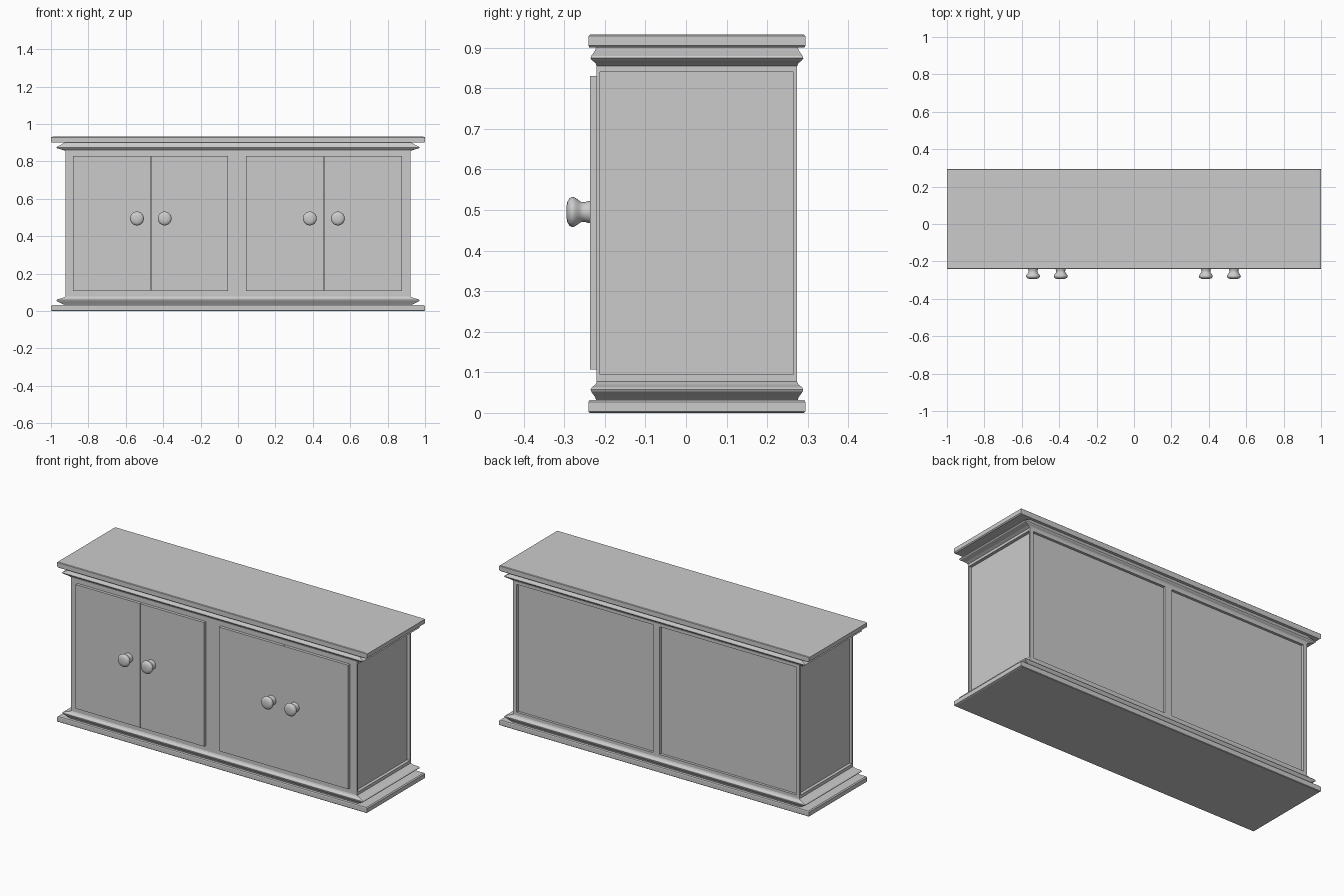
import bpy, bmesh, math
from mathutils import Vector, Matrix

if "Cube" in bpy.data.objects:
    bpy.data.objects.remove(bpy.data.objects["Cube"])

CY = 0.027   # depth centre of the carcass


def finish(name, bm):
    bmesh.ops.recalc_face_normals(bm, faces=bm.faces)
    me = bpy.data.meshes.new(name)
    bm.to_mesh(me)
    bm.free()
    ob = bpy.data.objects.new(name, me)
    bpy.context.collection.objects.link(ob)
    return ob


def add_box(bm, x0, x1, y0, y1, z0, z1):
    c = Vector(((x0 + x1) / 2, (y0 + y1) / 2, (z0 + z1) / 2))
    m = Matrix.Translation(c) @ Matrix.Diagonal((x1 - x0, y1 - y0, z1 - z0, 1))
    bmesh.ops.create_cube(bm, size=1, matrix=m)


def box(name, *dims):
    bm = bmesh.new()
    add_box(bm, *dims)
    return finish(name, bm)


def loft(name, profile):
    """Stack of rectangles given as (half width, half depth, z)."""
    bm = bmesh.new()
    rings = [[bm.verts.new((sx * hx, CY + sy * hy, z))
              for sx, sy in ((-1, -1), (1, -1), (1, 1), (-1, 1))]
             for hx, hy, z in profile]
    for a, b in zip(rings, rings[1:]):
        for i in range(4):
            j = (i + 1) % 4
            bm.faces.new((a[i], a[j], b[j], b[i]))
    bm.faces.new(rings[0])
    bm.faces.new(rings[-1])
    return finish(name, bm)


# Carcass with sunken side and back panels
body = box("cabinet_body", -0.923, 0.923, -0.22, 0.274, 0.02, 0.915)
bm = bmesh.new()
for s in (-1, 1):
    add_box(bm, *sorted((s * 0.905, s * 1.0)), -0.212, 0.265, 0.095, 0.84)
    add_box(bm, *sorted((s * 0.022, s * 0.900)), 0.259, 0.35, 0.095, 0.84)
cutter = finish("panel_cutter", bm)
cutter.hide_render = True
mod = body.modifiers.new("panels", 'BOOLEAN')
mod.operation = 'DIFFERENCE'
mod.solver = 'EXACT'
mod.object = cutter
bpy.context.view_layer.objects.active = body
bpy.ops.object.modifier_apply(modifier=mod.name)
bpy.data.objects.remove(cutter)

# Plinth and top slabs with their mouldings, mirrored about mid height
H = 0.932
slab = [(0.992, 0.264, 0.0), (1.0, 0.267, 0.003), (1.0, 0.267, 0.027), (0.994, 0.265, 0.032)]
mould = [(0.925, 0.248, 0.03), (0.94, 0.251, 0.039), (0.968, 0.261, 0.053),
         (0.971, 0.262, 0.058), (0.965, 0.259, 0.063), (0.938, 0.250, 0.070),
         (0.923, 0.247, 0.077)]
for label, flip in (("base", False), ("top", True)):
    for part, prof in (("slab", slab), ("moulding", mould)):
        loft(f"{label}_{part}", [(a, b, H - z if flip else z) for a, b, z in prof])

# Four doors in two pairs
for i, (x0, x1) in enumerate(((-0.882, -0.467), (-0.464, -0.053),
                              (0.043, 0.458), (0.461, 0.877))):
    box(f"door_{i + 1}", x0, x1, -0.237, -0.215, 0.107, 0.83)

# Turned knobs: (radius, y)
knob = [(0.028, -0.232), (0.027, -0.241), (0.0245, -0.249), (0.024, -0.256),
        (0.027, -0.262), (0.033, -0.270), (0.0365, -0.276), (0.037, -0.281),
        (0.034, -0.287), (0.026, -0.292), (0.014, -0.2945)]
N = 32
for i, x in enumerate((-0.54, -0.392, 0.384, 0.534)):
    bm = bmesh.new()
    rings = [[bm.verts.new((x + r * math.cos(2 * math.pi * k / N), y,
                            0.495 + r * math.sin(2 * math.pi * k / N)))
              for k in range(N)] for r, y in knob]
    for a, b in zip(rings, rings[1:]):
        for k in range(N):
            j = (k + 1) % N
            bm.faces.new((a[k], a[j], b[j], b[k]))
    bm.faces.new(rings[0])
    bm.faces.new(rings[-1])
    ob = finish(f"knob_{i + 1}", bm)
    for p in ob.data.polygons:
        p.use_smooth = True
